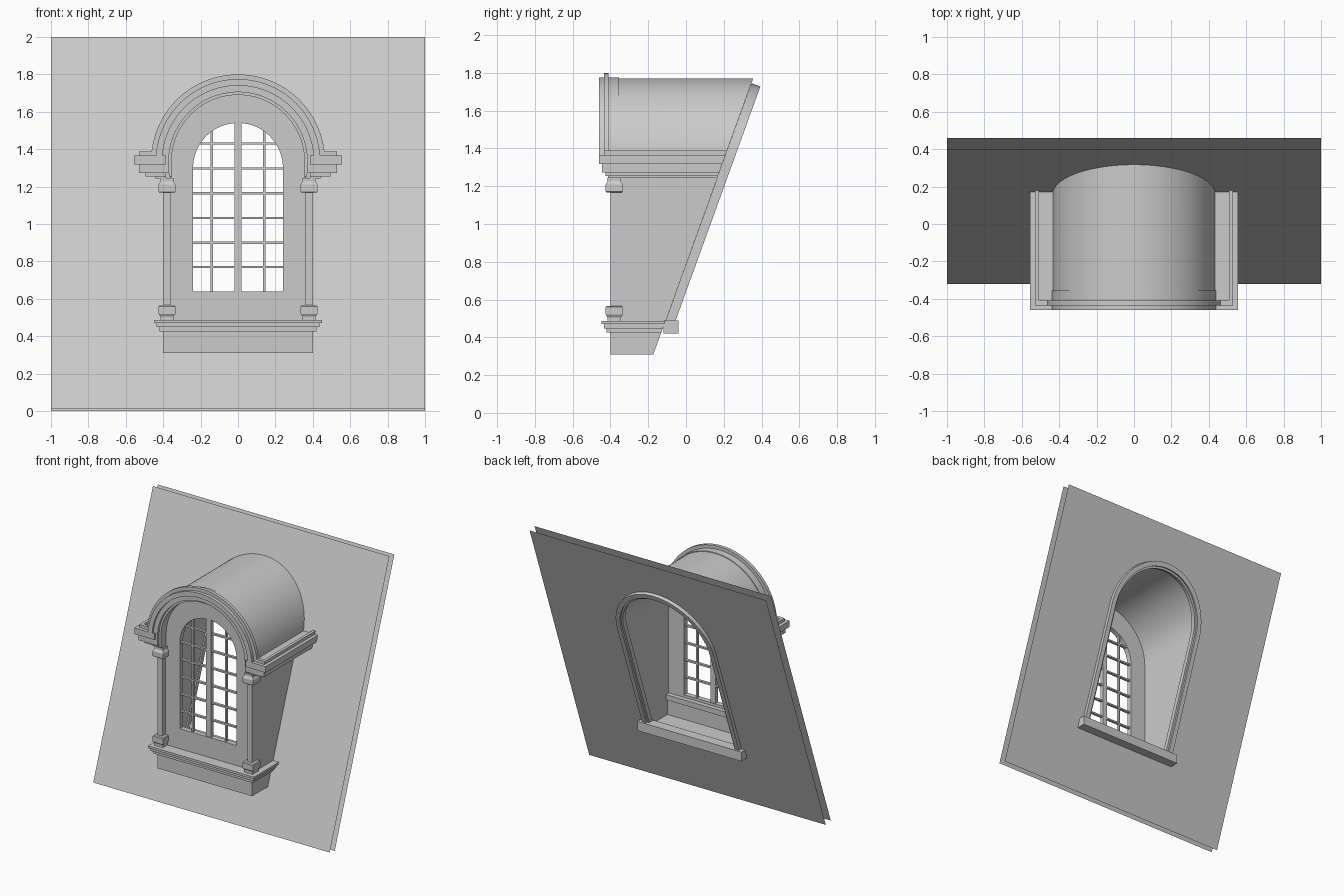
import bpy, bmesh
from math import sin, cos, pi, sqrt

if "Cube" in bpy.data.objects:
    bpy.data.objects.remove(bpy.data.objects["Cube"])

SL = 0.362                 # roof slope dy/dz
CUT = -0.285               # y of the dormer's sloped back at z = 0
CZ = 1.335                 # centre height of the arches
NO = (0, 0.940, -0.340)    # normal of the roof, towards the inside


def finish(name, bm, smooth=False):
    me = bpy.data.meshes.new(name)
    bm.to_mesh(me)
    bm.free()
    ob = bpy.data.objects.new(name, me)
    bpy.context.collection.objects.link(ob)
    if smooth:
        bpy.ops.object.select_all(action='DESELECT')
        ob.select_set(True)
        bpy.context.view_layer.objects.active = ob
        bpy.ops.object.shade_smooth_by_angle(angle=0.5)
    return ob


def arc(r, a0, a1, cz=CZ, n=24):
    return [(r * cos(a0 + (a1 - a0) * i / n), cz + r * sin(a0 + (a1 - a0) * i / n))
            for i in range(n + 1)]


def arch(r0, r1, base):
    """Upside-down U outline between two radii, legs down to base."""
    return ([(r1, base)] + arc(r1, 0, pi, n=48) + [(-r1, base), (-r0, base)]
            + arc(r0, pi, 0, n=48) + [(r0, base)])


def rect(x0, x1, z0, z1):
    return [(x0, z0), (x1, z0), (x1, z1), (x0, z1)]


def prism(name, polys, y0, y1, cut=False, mirror=False, warp=None, smooth=False):
    """Extrude front outlines (x, z) along y; optionally trim at the roof slope."""
    bm = bmesh.new()
    if mirror:
        polys = polys + [[(-x, z) for x, z in p] for p in polys]
    for p in polys:
        a = [bm.verts.new((x, y0, z)) for x, z in p]
        b = [bm.verts.new((x, y1, z)) for x, z in p]
        bm.faces.new(a)
        bm.faces.new(b)
        for i in range(len(p)):
            j = (i + 1) % len(p)
            bm.faces.new((a[i], a[j], b[j], b[i]))
    if cut:
        bmesh.ops.bisect_plane(bm, geom=bm.verts[:] + bm.edges[:] + bm.faces[:],
                               plane_co=(0, CUT, 0), plane_no=NO, clear_outer=True)
        bmesh.ops.holes_fill(bm, edges=[e for e in bm.edges if e.is_boundary], sides=0)
    if warp:
        for v in bm.verts:
            v.co = warp(*v.co)
    bmesh.ops.recalc_face_normals(bm, faces=bm.faces[:])
    return finish(name, bm, smooth)


def half_with_opening(outer, r, cz, base):
    """Right half of an outline that starts and ends on x = 0, minus an arched opening."""
    return outer + arc(r, pi / 2, 0, cz) + [(r, base), (0, base)]


# Roof: two parallel single-sided sheets with an arched opening
def roof_sheet(name, y_start, z0, z1, facing):
    bm = bmesh.new()
    p = half_with_opening([(0, z0), (1, z0), (1, z1), (0, z1)], 0.385, CZ, 0.45)
    for s in (1, -1):
        f = bm.faces.new([bm.verts.new((s * x, y_start + SL * (z - z0), z)) for x, z in p])
        f.normal_update()
        if f.normal.y * facing < 0:
            f.normal_flip()
    bmesh.ops.remove_doubles(bm, verts=bm.verts[:], dist=1e-5)
    finish(name, bm)


roof_sheet("roof_outer", -0.32, 0.01, 2.0, -1)
roof_sheet("roof_inner", -0.26, 0.0, 1.99, 1)

# Dormer shell: side walls, barrel vault, base with floor
prism("side_walls", [rect(0.37, 0.40, 0.31, 1.36)], -0.40, 0.7, cut=True, mirror=True)
prism("vault", [arch(0.37, 0.435, CZ - 0.01)], -0.43, 0.7, cut=True, smooth=True)
prism("base", [rect(-0.40, 0.40, 0.31, 0.46)], -0.40, 0.7, cut=True)

# Front wall with arched window opening
wall = half_with_opening([(0, 0.44), (0.38, 0.44)] + arc(0.38, 0, pi / 2), 0.24, 1.30, 0.64)
prism("front_wall", [wall], -0.36, -0.32, mirror=True)

# Window bars
WY = (-0.35, -0.33)
prism("mullion", [rect(-0.02, 0.02, 0.63, 1.55)], -0.355, -0.325)
prism("upright_bars", [rect(0.134, 0.146, 0.63, 1.50)], *WY, mirror=True)
bars = []
for z in (0.77, 0.90, 1.032, 1.165, 1.297, 1.43):
    w = 0.245 if z < 1.3 else sqrt(0.245 ** 2 - (z - 1.3) ** 2)
    bars.append(rect(-w, w, z - 0.006, z + 0.006))
prism("cross_bars", bars, *WY)

# Corner posts with square capitals and bases
prism("posts", [rect(0.36, 0.40, 0.47, 1.36)], -0.40, -0.35, mirror=True)


def square_turned(name, x, y, profile):
    bm = bmesh.new()
    rings = [[bm.verts.new((x + a * h, y + b * h, z))
              for a, b in ((-1, -1), (1, -1), (1, 1), (-1, 1))] for z, h in profile]
    for lo, hi in zip(rings, rings[1:]):
        for i in range(4):
            j = (i + 1) % 4
            bm.faces.new((lo[i], lo[j], hi[j], hi[i]))
    bm.faces.new(rings[0][::-1])
    bm.faces.new(rings[-1])
    finish(name, bm)


CAP = [(1.168, 0.040), (1.172, 0.045), (1.21, 0.045), (1.227, 0.035), (1.245, 0.035)]
FOOT = [(0.483, 0.035), (0.505, 0.035), (0.52, 0.045), (0.56, 0.045), (0.566, 0.040)]
for side, s in (("right", 1), ("left", -1)):
    square_turned("capital_" + side, s * 0.38, -0.38, CAP)
    square_turned("post_foot_" + side, s * 0.38, -0.38, FOOT)

# Cornice: side runs and the arched front band, layer by layer
# side outset, front outset, z0, z1, arch radii
LAYERS = [(0.155, 0.060, 1.318, 1.365, 0.405, 0.440),
          (0.130, 0.045, 1.272, 1.318, 0.370, 0.405),
          (0.095, 0.025, 1.253, 1.272, 0.355, 0.370),
          (0.040, 0.012, 1.243, 1.253, 0.355, 0.362)]
for i, (o, f, z0, z1, r0, r1) in enumerate(LAYERS):
    prism(f"cornice_side_{i}", [rect(0.385, 0.40 + o, z0, z1)], -0.40 - f, 0.7,
          cut=True, mirror=True)
    prism(f"cornice_arch_{i}", [arch(r0, r1, z0)], -0.40 - f, -0.355, smooth=True)
# Raised rim on top of the cornice
prism("rim_arch", [arch(0.43, 0.465, 1.33)], -0.435, -0.41, smooth=True)
prism("rim_ear", [rect(0.45, 0.53, 1.36, 1.388)], -0.435, -0.41, mirror=True)
prism("rim_side", [rect(0.508, 0.53, 1.36, 1.388)], -0.435, 0.7, cut=True, mirror=True)

# Outer sill moulding
for i, (o, z0, z1) in enumerate([(0.048, 0.470, 0.487), (0.035, 0.448, 0.470),
                                 (0.020, 0.425, 0.448)]):
    polys = [rect(0.385, 0.40 + o, z0, z1)]
    prism(f"sill_side_{i}", polys, -0.40 - o, 0.7, cut=True, mirror=True)
    prism(f"sill_front_{i}", [rect(-0.39, 0.39, z0, z1)], -0.40 - o, -0.34)

# Inner window ledge
prism("inner_ledge_lower", [rect(-0.37, 0.37, 0.45, 0.59)], -0.33, -0.305)
prism("inner_ledge_upper", [rect(-0.37, 0.37, 0.58, 0.62)], -0.33, -0.285)


# Inner opening trim, following the roof slope
def tilt(x, d, z):
    return (x, CUT + SL * z + d * NO[1], z + d * NO[2])


prism("trim_outer", [arch(0.375, 0.41, 0.47)], 0.0, 0.05, warp=tilt, smooth=True)
prism("trim_inner", [arch(0.36, 0.38, 0.47)], 0.0, 0.035, warp=tilt, smooth=True)
prism("inner_sill", [rect(-0.44, 0.44, 0.42, 0.49)], -0.12, -0.04)
